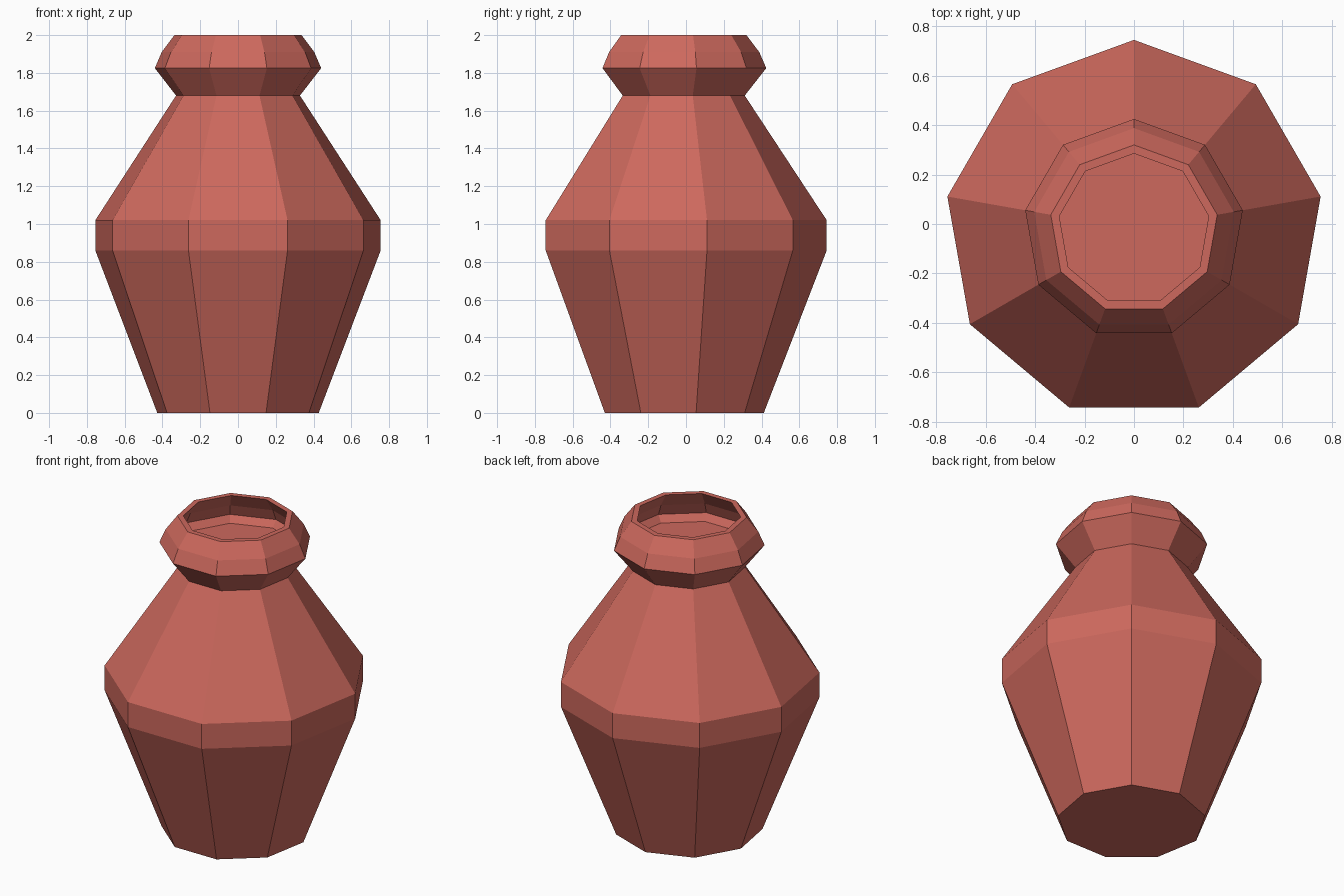
import bpy, bmesh, math

if "Cube" in bpy.data.objects:
    bpy.data.objects.remove(bpy.data.objects["Cube"])

SIDES = 9
CENTRE_Y = -0.022


def lathe(name, profile, mat):
    """Spin (corner radius, height) pairs into a closed nine-sided solid."""
    bm = bmesh.new()
    rings = []
    for r, z in profile:
        ring = []
        for i in range(SIDES):
            a = math.pi / 2 + 2 * math.pi * i / SIDES
            ring.append(bm.verts.new((r * math.cos(a), r * math.sin(a) + CENTRE_Y, z)))
        rings.append(ring)
    for low, high in zip(rings, rings[1:]):
        for i in range(SIDES):
            j = (i + 1) % SIDES
            bm.faces.new((low[i], low[j], high[j], high[i]))
    bm.faces.new(rings[0][::-1])
    bm.faces.new(rings[-1])
    bmesh.ops.recalc_face_normals(bm, faces=bm.faces)
    mesh = bpy.data.meshes.new(name)
    bm.to_mesh(mesh)
    bm.free()
    mesh.materials.append(mat)
    obj = bpy.data.objects.new(name, mesh)
    bpy.context.collection.objects.link(obj)
    return obj


clay = bpy.data.materials.new("red_clay")
clay.diffuse_color = (0.61, 0.14, 0.11, 1)
clay.use_nodes = True
clay.node_tree.nodes["Principled BSDF"].inputs["Base Color"].default_value = clay.diffuse_color

# outside: foot, belly band, neck, flared lip; inside: hollow lip and shallow floor
profile = [(0.434, 0), (0.767, 0.86), (0.767, 1.02), (0.333, 1.68),
           (0.447, 1.825), (0.41, 1.91), (0.342, 2.0),
           (0.307, 2.0), (0.375, 1.905), (0.408, 1.832), (0.375, 1.79)]
lathe("vase", profile, clay)
